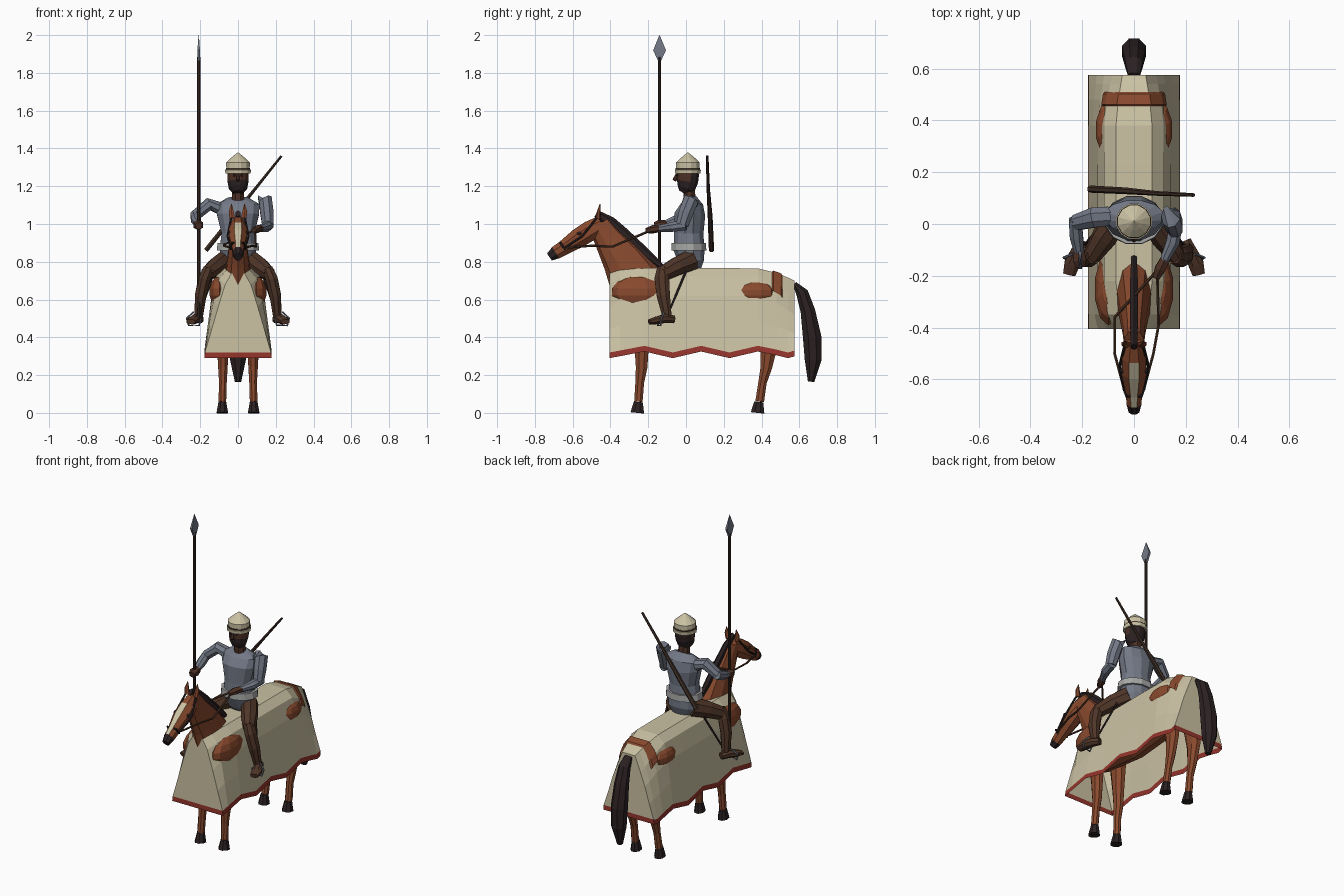
import bpy, bmesh, math
from mathutils import Vector

def mat(name, r, g, b):
    m = bpy.data.materials.new(name)
    m.diffuse_color = (r, g, b, 1)
    return m

CLOTH = mat("cream cloth", .60, .54, .37)
RED = mat("red trim", .30, .035, .025)
COAT = mat("chestnut coat", .25, .068, .027)
DARK = mat("dark hair", .024, .015, .016)
STEEL = mat("blue steel", .17, .19, .24)
BELT = mat("pale metal", .38, .39, .38)
LEATHER = mat("brown leather", .078, .036, .021)
SKIN = mat("dark skin", .075, .030, .018)
WOOD = mat("dark wood", .045, .026, .018)


def finish(name, bm, mats, paint=None):
    bmesh.ops.recalc_face_normals(bm, faces=bm.faces)
    if paint:
        for f in bm.faces:
            f.material_index = paint(f.calc_center_median(), f.normal)
    me = bpy.data.meshes.new(name)
    bm.to_mesh(me)
    bm.free()
    for m in mats:
        me.materials.append(m)
    ob = bpy.data.objects.new(name, me)
    bpy.context.collection.objects.link(ob)
    return ob


def tube(name, pts, mats, n=8, paint=None, pair=False):
    """Loft elliptical rings through (x, y, z, half width, half depth)."""
    if not isinstance(mats, list):
        mats = [mats]
    for s, suffix in ((1, "_left"), (-1, "_right")) if pair else ((1, ""),):
        P = [Vector((s * p[0], p[1], p[2])) for p in pts]
        span = (P[-1] - P[0]).normalized()
        ref = Vector((0, 1, 0)) if abs(span.x) > .8 else Vector((1, 0, 0))
        bm = bmesh.new()
        rings = []
        for i, p in enumerate(P):
            t = (P[min(i + 1, len(P) - 1)] - P[max(i - 1, 0)]).normalized()
            side = (ref - t * ref.dot(t)).normalized()
            up = t.cross(side)
            ring = []
            for k in range(n):
                a = 2 * math.pi * (k + .5) / n
                ring.append(bm.verts.new(p + side * math.cos(a) * pts[i][3] + up * math.sin(a) * pts[i][4]))
            rings.append(ring)
        for A, B in zip(rings, rings[1:]):
            for k in range(n):
                bm.faces.new((A[k], A[(k + 1) % n], B[(k + 1) % n], B[k]))
        bm.faces.new(rings[0])
        bm.faces.new(rings[-1])
        finish(name + suffix, bm, mats, paint)


def blob(name, c, r, m):
    for s, suffix in ((1, "_left"), (-1, "_right")):
        bm = bmesh.new()
        bmesh.ops.create_uvsphere(bm, u_segments=10, v_segments=7, radius=1)
        for v in bm.verts:
            v.co = Vector((s * (c[0] + v.co.x * r[0]), c[1] + v.co.y * r[1], c[2] + v.co.z * r[2]))
        finish(name + suffix, bm, [m])


def line(name, pts, r, m, n=6, pair=False):
    tube(name, [(*p, r, r) for p in pts], m, n, pair=pair)


# Cloth cover: half profiles (half width, height) blended along the length
MID = [(.07, .766), (.115, .725), (.14, .62), (.158, .48)]
FRONT = [(.03, .745), (.068, .68), (.105, .56), (.14, .44)]
REAR = [(.045, .70), (.085, .60), (.115, .52), (.145, .42)]


def half(y):
    if y < 0:
        end, w = FRONT, max(0, (-y - .30) / .105) ** 1.5
    else:
        end, w = REAR, max(0, (y - .37) / .205) ** 1.5
    return [(a + (c - a) * w, b + (d - b) * w) for (a, b), (c, d) in zip(MID, end)]


bm = bmesh.new()
stations = [(-.405, .29), (-.35, .30), (-.22, .325), (-.07, .29), (.08, .325),
            (.23, .29), (.38, .325), (.48, .305), (.54, .29), (.575, .30)]
rings = []
for y, w in stations:
    prof = half(y) + [(.175, w + .03), (.178, w)]
    rings.append([bm.verts.new((-a, y, b)) for a, b in reversed(prof)] +
                 [bm.verts.new((a, y, b)) for a, b in prof])
red_faces = []
for A, B in zip(rings, rings[1:]):
    for k in range(11):
        f = bm.faces.new((A[k], A[k + 1], B[k + 1], B[k]))
        f.material_index = int(k in (0, 10))
for R in (rings[0], rings[-1]):
    for k in range(5):
        f = bm.faces.new((R[k], R[k + 1], R[10 - k], R[11 - k]))
        f.material_index = int(k == 0)
finish("cloth_cover", bm, [CLOTH, RED])

# Croup showing as a band over the cloth
bm = bmesh.new()
rows = []
for y in (.455, .462, .503, .51):
    g = 1.0 if y in (.455, .51) else 1.06
    prof = half(y)[:3]
    prof[2] = ((prof[1][0] + prof[2][0]) / 2, (prof[1][1] + prof[2][1]) / 2)
    prof = [(a * g, b + (g - 1) * .12) for a, b in prof]
    rows.append([bm.verts.new((-a, y, b)) for a, b in reversed(prof)] +
                [bm.verts.new((a, y, b)) for a, b in prof])
for A, B in zip(rows, rows[1:]):
    for k in range(5):
        bm.faces.new((A[k], A[k + 1], B[k + 1], B[k]))
finish("croup_band", bm, [COAT])

# Horse body, shoulders and haunches
tube("horse_body", [(0, -.38, .62, .05, .07), (0, -.28, .60, .10, .14), (0, 0, .58, .11, .15),
                    (0, .30, .60, .11, .14), (0, .46, .60, .08, .10), (0, .54, .60, .05, .06)], COAT, 10)
blob("shoulder", (.098, -.25, .64), (.056, .145, .085), COAT)
blob("haunch", (.098, .365, .635), (.052, .11, .065), COAT)

# Horse legs and hooves
tube("front_leg", [(.08, -.24, .62, .045, .07), (.08, -.235, .34, .032, .040), (.08, -.235, .24, .027, .033),
                   (.08, -.245, .16, .022, .025), (.083, -.252, .06, .022, .024)], COAT, pair=True)
tube("hind_leg", [(.08, .42, .62, .05, .09), (.08, .438, .34, .033, .048), (.08, .425, .24, .027, .033),
                  (.08, .405, .16, .021, .024), (.083, .39, .06, .022, .025)], COAT, pair=True)
for nm, y in (("front_hoof", -.252), ("hind_hoof", .385)):
    tube(nm, [(.083, y - .006, 0, .033, .039), (.083, y, .058, .022, .026)], DARK, pair=True)

# Horse neck, mane and head
tube("horse_neck", [(0, -.46, 1.0, .04, .06), (0, -.41, .92, .045, .078),
                    (0, -.34, .82, .058, .108), (0, -.27, .70, .075, .14)], COAT, 10)
tube("mane", [(0, -.475, 1.055, .014, .02), (0, -.40, 1.01, .017, .03), (0, -.33, .95, .018, .03),
              (0, -.24, .865, .018, .03), (0, -.13, .775, .012, .015)], DARK, 6)


def head_paint(c, n):
    if c.y < -.69:
        return 1
    return 2 if abs(c.x) < .006 and n.z > .5 and c.y < -.545 else 0


tube("horse_head", [(0, -.445, 1.0, .036, .05), (0, -.51, .963, .05, .058), (0, -.57, .925, .052, .056),
                    (0, -.65, .872, .034, .042), (0, -.69, .848, .031, .038), (0, -.723, .825, .022, .024)],
     [COAT, DARK, CLOTH], 8, head_paint)
tube("ear", [(.03, -.465, 1.03, .016, .014), (.036, -.462, 1.065, .015, .010), (.034, -.455, 1.105, .002, .002)],
     COAT, 6, pair=True)
blob("horse_eye", (.045, -.565, .95), (.009, .012, .010), DARK)

# Bridle and reins
line("cheek_strap", [(.037, -.475, 1.03), (.056, -.55, .935), (.038, -.64, .875)], .006, DARK, pair=True)
line("noseband", [(-.037, -.64, .865), (-.03, -.665, .90), (.03, -.665, .90), (.037, -.64, .865)], .006, DARK)
line("rein_left", [(.04, -.63, .875), (.075, -.50, .885), (.095, -.39, .88), (.09, -.19, .965)], .006, LEATHER)
line("rein_right", [(-.04, -.63, .875), (-.075, -.50, .885), (-.075, -.36, .89), (.08, -.19, .965)], .006, LEATHER)

# Tail
tube("tail", [(0, .575, .685, .025, .012), (0, .615, .635, .036, .035), (0, .645, .54, .044, .042),
              (0, .668, .40, .050, .053), (0, .673, .28, .045, .048), (0, .662, .165, .018, .018)], DARK, 8)

# Rider torso, belt and neck
tube("torso", [(0, .04, .73, .05, .03), (0, .03, .80, .095, .07), (0, .015, .87, .10, .085),
               (0, .015, .95, .09, .08), (0, .02, 1.05, .115, .085), (0, .03, 1.105, .118, .062),
               (0, .02, 1.135, .06, .035)], STEEL, 12)
tube("belt", [(0, .015, .86, .116, .096), (0, .015, .90, .112, .094)], BELT, 12)
tube("rider_neck", [(0, .02, 1.12, .036, .034), (0, .015, 1.20, .034, .034)], SKIN, 8)

# Rider head with beard and hair, then the helmet
tube("rider_head", [(0, -.015, 1.165, .026, .025), (0, 0, 1.19, .05, .05), (0, .008, 1.225, .057, .058),
                    (0, .01, 1.255, .058, .06), (0, .01, 1.30, .056, .058)], [SKIN, DARK], 12,
     lambda c, n: int(c.z < 1.23 or c.y > .025))
tube("nose", [(0, -.048, 1.265, .006, .006), (0, -.06, 1.235, .011, .012), (0, -.052, 1.228, .006, .006)], SKIN, 6)
blob("rider_eye", (.02, -.047, 1.258), (.008, .005, .006), DARK)
tube("helmet", [(0, .01, z, r, r) for z, r in ((1.267, .069), (1.287, .071), (1.289, .064), (1.326, .065),
                                              (1.352, .036), (1.378, .003))], CLOTH, 12)
tube("helmet_band", [(0, .01, 1.288, .067, .067), (0, .01, 1.296, .067, .067)], WOOD, 12)

# Rider arms: one holding the lance, one on the reins
tube("lance_upper_arm", [(-.10, .03, 1.085, .04, .035), (-.155, .025, 1.105, .042, .035),
                         (-.225, .005, 1.045, .032, .030)], STEEL, 8)
tube("lance_forearm", [(-.228, .02, 1.05, .026, .028), (-.222, -.05, 1.02, .028, .030),
                       (-.212, -.11, 1.0, .02, .02)], STEEL, 8)
tube("lance_hand", [(-.212, -.10, 1.0, .022, .022), (-.210, -.14, .995, .030, .028),
                    (-.208, -.165, .99, .02, .02)], SKIN, 6)
tube("rein_upper_arm", [(.12, .03, 1.115, .04, .042), (.145, .025, 1.125, .04, .044), (.153, .0, 1.06, .038, .042),
                        (.158, -.02, .995, .032, .036)], STEEL, 8)
tube("rein_forearm", [(.162, 0, .995, .028, .030), (.15, -.07, .985, .028, .028),
                      (.115, -.145, .975, .018, .018)], STEEL, 8)
tube("rein_hand", [(.12, -.135, .977, .02, .018), (.10, -.175, .972, .024, .022),
                   (.085, -.21, .965, .014, .014)], SKIN, 6)

# Rider legs, boots and stirrups
tube("thigh", [(.06, .03, .81, .05, .06), (.115, -.05, .775, .05, .052), (.165, -.125, .735, .036, .042)],
     LEATHER, 8, pair=True)
tube("shin", [(.155, -.125, .765, .03, .03), (.178, -.128, .71, .035, .042), (.198, -.12, .62, .033, .038),
              (.208, -.10, .51, .024, .026)], LEATHER, 8, pair=True)
tube("boot", [(.20, -.065, .495, .022, .022), (.22, -.11, .50, .028, .026), (.24, -.155, .49, .032, .022),
              (.25, -.195, .482, .026, .014)], LEATHER, 8, pair=True)
line("stirrup", [(.195, -.14, .50), (.205, -.15, .463), (.262, -.135, .463), (.272, -.13, .50), (.235, -.115, .535)],
     .005, STEEL, 5, pair=True)
line("stirrup_strap", [(.125, .0, .75), (.19, -.08, .56), (.22, -.115, .52)], .006, DARK, 5, pair=True)

# Lance and slung weapon
line("lance_shaft", [(-.208, -.14, .49), (-.208, -.14, 1.885)], .009, WOOD, 8)
tube("lance_head", [(-.208, -.14, 1.865, .009, .012), (-.208, -.14, 1.92, .010, .048),
                    (-.208, -.14, 2.0, .001, .001)], STEEL, 4)
tube("back_scabbard", [(-.17, .135, .86, .014, .014), (-.03, .128, 1.035, .013, .013),
                       (.09, .118, 1.185, .009, .009), (.23, .112, 1.36, .007, .007)], WOOD, 6)
